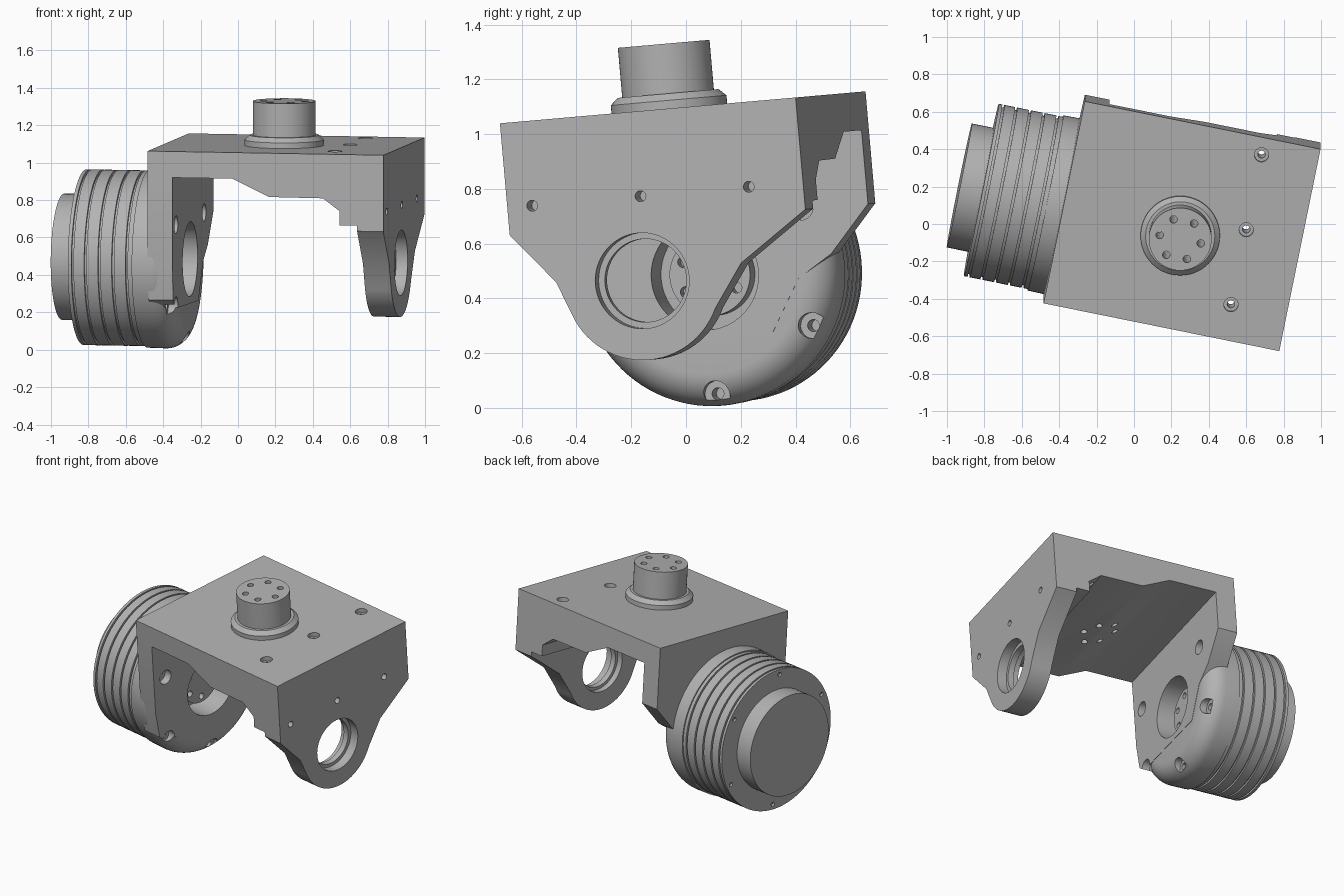
import bpy, bmesh, math
from mathutils import Matrix, Vector

if "Cube" in bpy.data.objects:
    bpy.data.objects.remove(bpy.data.objects["Cube"], do_unlink=True)

metal = bpy.data.materials.new("grey_metal")
metal.use_nodes = True
metal.diffuse_color = (0.45, 0.45, 0.45, 1)
metal.node_tree.nodes["Principled BSDF"].inputs["Base Color"].default_value = (0.45, 0.45, 0.45, 1)

# Whole assembly is turned and tilted; local origin is the centre of the plate top
POSE = (Matrix.Translation((0.257, -0.012, 1.098))
        @ Matrix.Rotation(math.radians(5), 4, 'X')
        @ Matrix.Rotation(math.radians(-11.5), 4, 'Z'))
AXIS_Y, AXIS_Z = -0.076, -0.618


def along_x(y=0.0, z=0.0):
    """Place a turned part so its axis runs along x at (y, z)."""
    return Matrix.Translation((0, y, z)) @ Matrix.Rotation(math.pi / 2, 4, 'Y')


def along_z(x, y):
    return Matrix.Translation((x, y, 0))


def ring(count, radius, start=0.0):
    angles = [math.radians(start) + math.tau * i / count for i in range(count)]
    return [(radius * math.cos(t), radius * math.sin(t)) for t in angles]


def turn(bm, profile, place, steps=64):
    """Closed solid of revolution from (position along axis, radius) pairs."""
    part = bmesh.new()
    points = [(profile[0][0], 0)] + list(profile) + [(profile[-1][0], 0)]
    verts = [part.verts.new((r, 0, h)) for h, r in points]
    edges = [part.edges.new(pair) for pair in zip(verts, verts[1:])]
    bmesh.ops.spin(part, geom=verts + edges, cent=(0, 0, 0), axis=(0, 0, 1),
                   angle=math.tau, steps=steps, use_duplicate=False)
    bmesh.ops.remove_doubles(part, verts=part.verts, dist=1e-5)
    bmesh.ops.dissolve_degenerate(part, edges=part.edges, dist=1e-6)
    bmesh.ops.recalc_face_normals(part, faces=part.faces)
    part.transform(place)
    mesh = bpy.data.meshes.new("temp")
    part.to_mesh(mesh)
    part.free()
    bm.from_mesh(mesh)
    bpy.data.meshes.remove(mesh)


def prism(bm, outline, offset):
    face = bm.faces.new([bm.verts.new(p) for p in outline])
    new = bmesh.ops.extrude_face_region(bm, geom=[face])["geom"]
    bmesh.ops.translate(bm, vec=Vector(offset),
                        verts=[v for v in new if isinstance(v, bmesh.types.BMVert)])
    bmesh.ops.recalc_face_normals(bm, faces=bm.faces)


def make(name, bm):
    mesh = bpy.data.meshes.new(name)
    bm.transform(POSE)
    bm.to_mesh(mesh)
    bm.free()
    obj = bpy.data.objects.new(name, mesh)
    bpy.context.collection.objects.link(obj)
    mesh.materials.append(metal)
    return obj


def finish(name, bm, cuts=()):
    """Create the part, bore its holes, and shade it."""
    obj = make(name, bm)
    bpy.ops.object.select_all(action='DESELECT')
    obj.select_set(True)
    bpy.context.view_layer.objects.active = obj
    if cuts:
        cut_bm = bmesh.new()
        for profile, place, steps in cuts:
            turn(cut_bm, profile, place, steps)
        cutter = make(name + "_cutter", cut_bm)
        cutter.hide_render = True
        mod = obj.modifiers.new("holes", 'BOOLEAN')
        mod.object, mod.operation, mod.solver = cutter, 'DIFFERENCE', 'EXACT'
        bpy.ops.object.modifier_apply(modifier=mod.name)
        bpy.data.objects.remove(cutter, do_unlink=True)
    bpy.ops.object.shade_smooth_by_angle(angle=math.radians(30))
    return obj


# Hole patterns
pins = [([(-0.4, 0.02), (0.3, 0.02)], along_z(x, y - 0.05), 20) for x, y in ring(6, 0.112)]
top_screws = [([(-0.3, 0.02), (-0.03, 0.02), (-0.03, 0.038), (0.1, 0.038)], along_z(0.34, y), 24)
              for y in (-0.36, 0.05, 0.46)]
side_screws = [([(0.55, 0.02), (0.7, 0.02)], along_x(y, -0.31), 20) for y in (-0.46, -0.055, 0.35)]
flange_screws = [([(-0.64, 0.022), (-0.56, 0.022), (-0.56, 0.048), (-0.4, 0.048)],
                  along_x(AXIS_Y + y, AXIS_Z + z), 24)
                 for y, z in ring(6, 0.435, 30) if z < 0.4]
bore = [([(-0.69, 0.2), (-0.4, 0.2)], along_x(AXIS_Y, AXIS_Z), 64)]

# Bracket: top plate with stepped underside
section = [(-0.643, 0), (0.643, 0), (0.643, -0.41), (0.5, -0.41), (0.5, -0.38), (0.405, -0.38),
           (0.405, -0.305), (0.314, -0.237), (0.018, -0.235), (-0.18, -0.14), (-0.643, -0.14)]
bm = bmesh.new()
prism(bm, [(x, -0.553, z) for x, z in section], (0, 1.106, 0))
finish("bracket_plate", bm, pins + top_screws + side_screws)

# Bearing arm: tapering sides into a rounded lower end
outline = [(0.553, -0.41), (0.297, -0.585)]
for deg in range(-25, -156, -5):
    t = math.radians(deg)
    outline.append((AXIS_Y + 0.29 * math.cos(t), AXIS_Z + 0.29 * math.sin(t)))
outline += [(-0.396, -0.596), (-0.553, -0.41)]
bm = bmesh.new()
prism(bm, [(0.5, y, z) for y, z in outline], (0.143, 0, 0))
lip = [(0.4, 0.172), (0.54, 0.172), (0.54, 0.152), (0.58, 0.152), (0.58, 0.175), (0.7, 0.175)]
finish("bearing_arm", bm, [(lip, along_x(AXIS_Y, AXIS_Z), 64)])

# Motor arm: flat web merging into the round flange
web = [(-0.553, -0.14), (-0.553, -0.62), (-0.53, -0.8), (-0.47, -0.85), (0.15, -0.86),
       (0.27, -0.66), (0.4, -0.58), (0.553, -0.41), (0.553, -0.14)]
bm = bmesh.new()
prism(bm, [(-0.643, y, z) for y, z in web], (0.135, 0, 0))
finish("motor_arm", bm, flange_screws + bore)

# Round flange with a filleted inner rim
fillet = [(-0.63 + 0.12 * math.sin(t), 0.36 + 0.12 * math.cos(t))
          for t in (math.pi / 2 * i / 10 for i in range(11))]
bm = bmesh.new()
turn(bm, [(-0.73, 0.478)] + fillet, along_x(AXIS_Y, AXIS_Z), 96)
finish("motor_flange", bm, flange_screws + bore)

# Output hub inside the bore
bm = bmesh.new()
turn(bm, [(-0.7, 0.15), (-0.6, 0.15)], along_x(AXIS_Y, AXIS_Z))
hub_holes = [([(-0.66, 0.02), (-0.5, 0.02)], along_x(AXIS_Y + y, AXIS_Z + z), 16)
             for y, z in ring(6, 0.11, 30)]
finish("output_hub", bm, hub_holes)

# Motor housing with ring grooves
profile = [(-1.08, 0.47)]
for x in (-1.055, -0.985, -0.91, -0.835, -0.76):
    profile += [(x - 0.006, 0.47), (x - 0.006, 0.455), (x + 0.006, 0.455), (x + 0.006, 0.47)]
profile.append((-0.72, 0.47))
bm = bmesh.new()
turn(bm, profile, along_x(AXIS_Y, AXIS_Z), 96)
end_holes = [([(-1.2, 0.014), (-1.065, 0.014)], along_x(AXIS_Y + y, AXIS_Z + z), 16)
             for y, z in ring(6, 0.435, 30)]
finish("motor_housing", bm, end_holes)

# Motor end cap
bm = bmesh.new()
turn(bm, [(-1.2, 0.338), (-1.07, 0.338)], along_x(AXIS_Y, AXIS_Z))
finish("motor_end_cap", bm)

# Connector on the plate, with a bevelled collar and pin holes
bm = bmesh.new()
turn(bm, [(-0.02, 0.212), (0.03, 0.212), (0.055, 0.185), (0.055, 0.168), (0.237, 0.168)],
     along_z(0, -0.05))
finish("connector", bm, pins)
